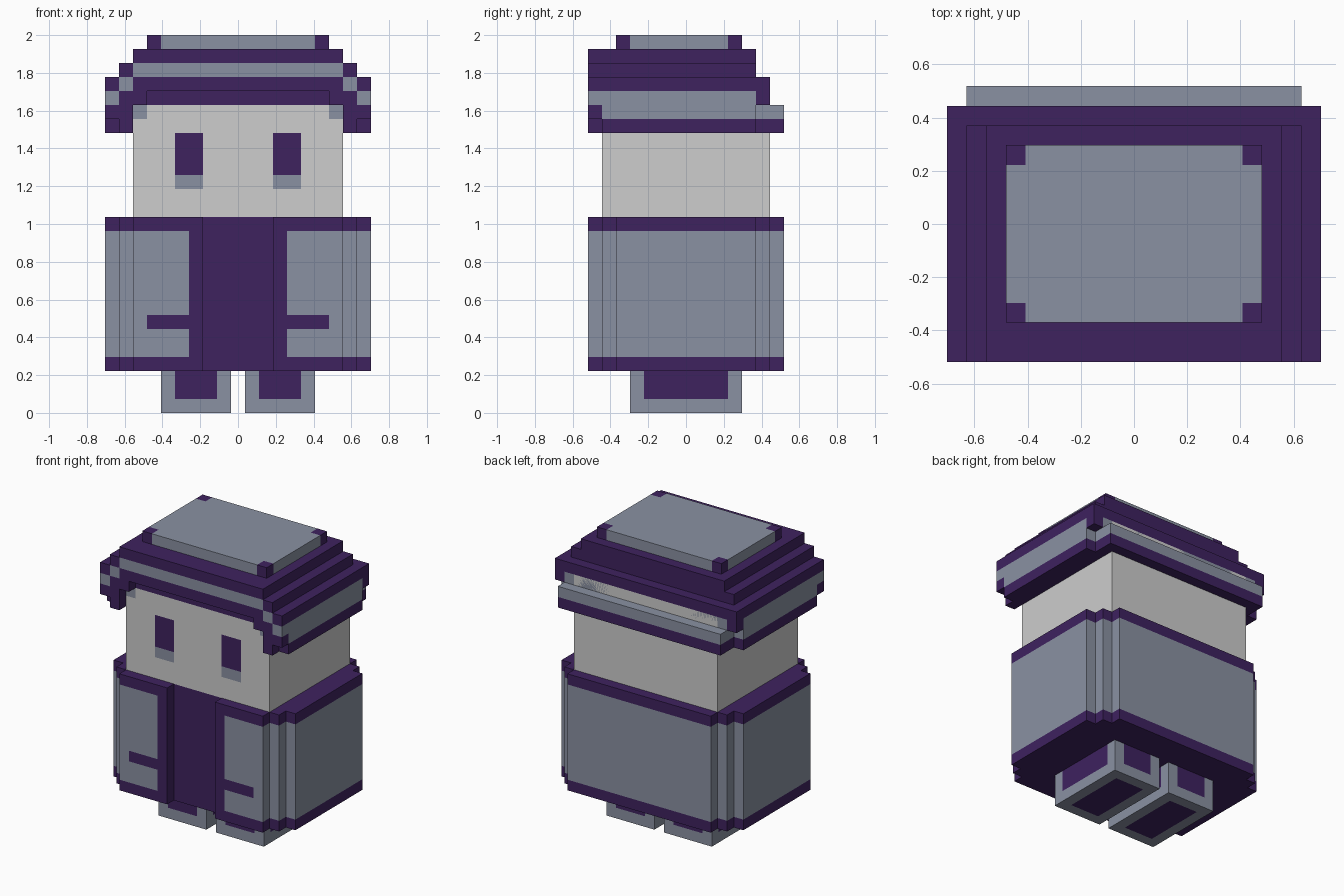
import bpy, bmesh
from mathutils import Vector

if "Cube" in bpy.data.objects:
    bpy.data.objects.remove(bpy.data.objects["Cube"])

U = 2 / 27  # one block of the model


def material(name, rgb):
    m = bpy.data.materials.new(name)
    lin = [((c / 255 + 0.055) / 1.055) ** 2.4 for c in rgb]
    m.diffuse_color = (*lin, 1)
    m.use_nodes = True
    m.node_tree.nodes["Principled BSDF"].inputs["Base Color"].default_value = m.diffuse_color
    return m


MATS = [material("dark purple", (62, 34, 95)),
        material("slate grey", (138, 145, 162)),
        material("pale grey", (205, 205, 205))]
DARK, GREY, PALE = 0, 1, 2


def part(name, half, z0, z1, rule, xs=(), ys=(), zs=(), offset=0):
    """Extrude a mirrored outline, cut it on block lines, colour faces by rule."""
    bm = bmesh.new()
    pts = list(half) + [(-x, y) for x, y in reversed(half)]
    face = bm.faces.new([bm.verts.new((x + offset, y, z0)) for x, y in pts])
    top = bmesh.ops.extrude_face_region(bm, geom=[face], use_keep_orig=True)["geom"]
    for v in top:
        if isinstance(v, bmesh.types.BMVert):
            v.co.z = z1
    bmesh.ops.recalc_face_normals(bm, faces=bm.faces)
    for axis, cuts in enumerate((xs, ys, zs)):
        no = Vector([float(i == axis) for i in range(3)])
        for c in cuts:
            bmesh.ops.bisect_plane(bm, geom=bm.verts[:] + bm.edges[:] + bm.faces[:],
                                   dist=1e-4, plane_co=no * c, plane_no=no)
    bm.normal_update()
    for f in bm.faces:
        c = f.calc_center_bounds()
        f.material_index = rule(Vector((abs(c.x), c.y, c.z)), f.normal)
    bmesh.ops.scale(bm, vec=(U, U, U), verts=bm.verts)
    me = bpy.data.meshes.new(name)
    bm.to_mesh(me)
    bm.free()
    for m in MATS:
        me.materials.append(m)
    ob = bpy.data.objects.new(name, me)
    bpy.context.collection.objects.link(ob)
    return ob


def rect(x, y0, y1):
    return [(x, y0), (x, y1)]


def both(*v):
    return [s * a for a in v for s in (-1, 1)]


# Feet with dark inset panels
def foot_rule(c, n):
    in_x, in_y = 1.5 < c.x < 4.5, abs(c.y) < 3
    if abs(n.z) > 0.5:
        return DARK if in_x and in_y else GREY
    return DARK if c.z > 1 and (in_x if abs(n.y) > 0.5 else in_y) else GREY


for side, s in (("left", -1), ("right", 1)):
    part(side + "_foot", rect(2.5, -4, 4), 0, 3, foot_rule,
         [s * 1.5, s * 4.5], [-3, 3], [1], offset=3 * s)


# Coat: stepped corners, recessed dark front, trims and pockets
def coat_rule(c, n):
    if abs(n.z) > 0.5 or c.z < 4 or c.z > 13:
        return DARK
    if c.y < -5.9 and c.x < 3.5:
        return DARK
    if n.y < -0.5 and c.x < 6.5 and 6 < c.z < 7:
        return DARK
    return GREY


part("coat", [(2.5, -6), (2.5, -7), (7.5, -7), (7.5, -6), (8.5, -6), (8.5, -5), (9.5, -5),
              (9.5, 5), (8.5, 5), (8.5, 6), (7.5, 6), (7.5, 7)],
     3, 14, coat_rule, both(3.5, 6.5), (), [4, 6, 7, 13])


# Head with eyes and the shaded edge under the hat
def head_rule(c, n):
    if n.y < -0.5:
        if c.z > 22:
            return DARK
        if c.z > 21 and c.x > 6.5:
            return GREY
        if 2.5 < c.x < 4.5 and 16 < c.z < 20:
            return DARK if c.z > 17 else GREY
    return PALE


part("head", rect(7.5, -6, 6), 14, 23, head_rule,
     both(2.5, 4.5, 6.5), (), [16, 17, 20, 21, 22])

# Hat, layer by layer from the brim upward
part("hat_brim_edge", [(7.5, -5.5), (7.5, -7), (8.5, -7), (8.5, -6), (9.5, -6),
                       (9.5, 5), (8.5, 5), (8.5, 7)], 20, 21, lambda c, n: DARK)


def lower_band_rule(c, n):
    return DARK if c.y < -6 or n.z < -0.5 else GREY


part("hat_lower_band", [(7.5, -5.5), (7.5, -7), (9.5, -7), (9.5, 5), (8.5, 5), (8.5, 7)],
     21, 22, lower_band_rule, (), [-6])


def upper_band_rule(c, n):
    if abs(n.z) > 0.5 or (c.x > 8.5 and c.y > 5):
        return DARK
    return DARK if c.y < -5 and c.x < 8.5 else GREY


part("hat_upper_band", [(6.5, -5.5), (6.5, -7), (9.5, -7), (9.5, 6)],
     22, 23, upper_band_rule, both(8.5), [5])
part("hat_shoulder", rect(9.5, -7, 6), 23, 24,
     lambda c, n: GREY if n.y < -0.5 and 7.5 < c.x < 8.5 else DARK, both(7.5, 8.5))
part("hat_front_stripe", rect(8.5, -7, 5), 24, 25,
     lambda c, n: GREY if n.y < -0.5 and c.x < 7.5 else DARK, both(7.5))
part("hat_crown", rect(7.5, -7, 5), 25, 26, lambda c, n: DARK)
part("hat_top", rect(6.5, -5, 4), 26, 27,
     lambda c, n: DARK if c.x > 5.5 and not -4 < c.y < 3 else GREY, both(5.5), [-4, 3])
